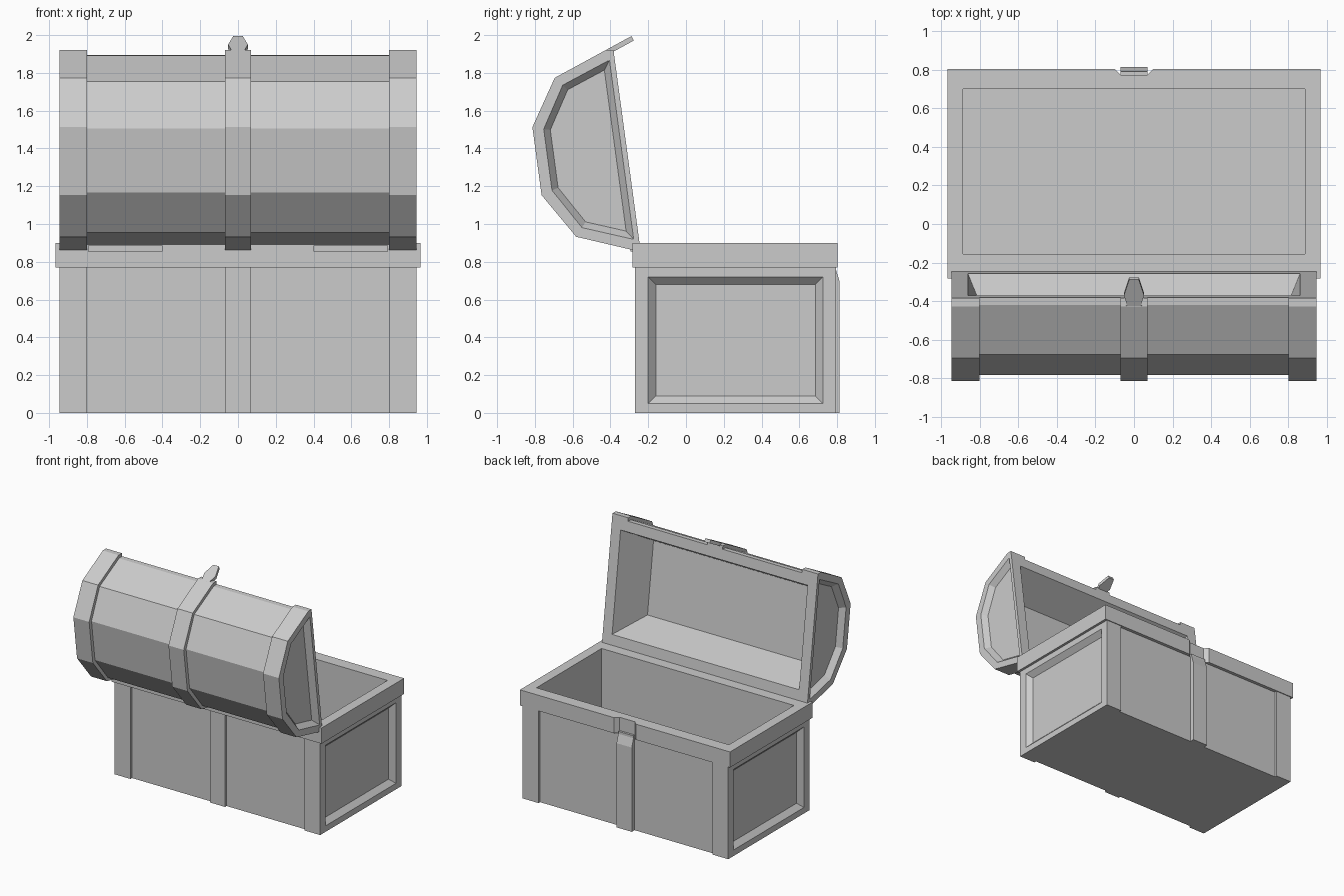
import bpy, bmesh
from mathutils import Vector

if "Cube" in bpy.data.objects:
    bpy.data.objects.remove(bpy.data.objects["Cube"])


def loft(name, loops, closed=False, insets=()):
    """Skin equal-length loops; insets = (face direction, [(thickness, depth), ...])."""
    bm = bmesh.new()
    rows = [[bm.verts.new(p) for p in lp] for lp in loops]
    n = len(rows[0])
    pairs = list(zip(rows, rows[1:]))
    if closed:
        pairs.append((rows[-1], rows[0]))
    else:
        bm.faces.new(rows[0])
        bm.faces.new(rows[-1])
    for a, b in pairs:
        for i in range(n):
            j = (i + 1) % n
            bm.faces.new((a[i], a[j], b[j], b[i]))
    bmesh.ops.recalc_face_normals(bm, faces=bm.faces[:])
    for direction, steps in insets:
        d = Vector(direction).normalized()
        bm.normal_update()
        # outermost face looking along the direction
        face = max((f for f in bm.faces if f.normal.dot(d) > 0.98),
                   key=lambda f: f.calc_center_median().dot(d))
        for thick, depth in steps:
            bmesh.ops.inset_region(bm, faces=[face], thickness=thick, depth=0,
                                   use_even_offset=True)
            if depth:
                bmesh.ops.translate(bm, verts=face.verts[:], vec=d * depth)
    me = bpy.data.meshes.new(name)
    bm.to_mesh(me)
    bm.free()
    ob = bpy.data.objects.new(name, me)
    bpy.context.collection.objects.link(ob)
    return ob


def rect(x, y0, y1, z):
    return [(-x, y0, z), (x, y0, z), (x, y1, z), (-x, y1, z)]


def box(name, x0, x1, y0, y1, z0, z1):
    return loft(name, [[(x0, y0, z), (x1, y0, z), (x1, y1, z), (x0, y1, z)]
                       for z in (z0, z1)])


def extrude_x(name, pts, x0, x1, insets=()):
    return loft(name, [[(x, y, z) for y, z in pts] for x in (x0, x1)], insets=insets)


# Base box with cavity and recessed end panels
end_panel = [(0.05, 0), (0.04, -0.04)]
loft("base_box", [rect(0.945, -0.25, 0.775, 0), rect(0.945, -0.25, 0.775, 0.77),
                  rect(0.885, -0.155, 0.70, 0.77), rect(0.885, -0.155, 0.70, 0.09)],
     insets=[((1, 0, 0), end_panel), ((-1, 0, 0), end_panel)])


# Rim with a lock notch on the opening side
def rim_outer(z):
    return [(-0.966, -0.283, z), (0.966, -0.283, z), (0.966, 0.802, z), (0.10, 0.802, z),
            (0.07, 0.772, z), (-0.07, 0.772, z), (-0.10, 0.802, z), (-0.966, 0.802, z)]


def rim_inner(z):
    return [(-0.885, -0.155, z), (0.885, -0.155, z), (0.885, 0.70, z), (0.10, 0.70, z),
            (0.07, 0.70, z), (-0.07, 0.70, z), (-0.10, 0.70, z), (-0.885, 0.70, z)]


loft("base_rim", [rim_outer(0.77), rim_outer(0.90), rim_inner(0.90), rim_inner(0.77)],
     closed=True)

# Base straps
bands = [("left", -0.945, -0.80), ("middle", -0.07, 0.07), ("right", 0.80, 0.945)]
for side, x0, x1 in bands:
    box("base_strap_hinge_side_" + side, x0, x1, -0.27, -0.25, 0, 0.77)
    if side != "middle":
        box("base_strap_lock_side_" + side, x0, x1, 0.775, 0.795, 0, 0.77)
extrude_x("lock_strap", [(0.77, 0), (0.812, 0), (0.812, 0.70), (0.79, 0.77),
                         (0.79, 0.79), (0.772, 0.79), (0.77, 0.70)], -0.07, 0.07)


# Lid profiles: (along the opening, away from the opening), tilted open
def lid_point(u, n):
    return (-0.246 - 0.991 * n - 0.134 * u, 0.90 - 0.134 * n + 0.991 * u)


def profile(half):
    pts = half + [(1.003 - u, n) for u, n in reversed(half)]
    return [lid_point(u, n) for u, n in pts]


shell = profile([(0.0, 0), (-0.003, 0.04), (0.098, 0.31), (0.33, 0.45)])
outer = profile([(-0.027, 0), (-0.032, 0.042), (0.077, 0.328), (0.32, 0.48)])

# Lid shell with hollow and recessed end panels
lid_end = [(0.028, 0), (0.034, -0.045)]
extrude_x("lid_shell", shell, -0.945, 0.945,
          insets=[((1, 0, 0), lid_end), ((-1, 0, 0), lid_end),
                  ((0, 0.991, 0.134), [(0.085, 0), (0.12, -0.28)])])

# Lid straps
for side, x0, x1 in bands:
    extrude_x("lid_strap_" + side, outer + shell[::-1], x0, x1)

# Latch tongue: plate continuing the front lid facet
latch = []
for y, w in [(-0.45, 0.07), (-0.42, 0.036), (-0.37, 0.052), (-0.288, 0.025)]:
    z = 1.92 + (y + 0.426) * 0.545
    latch.append([(-w, y, z), (w, y, z), (w, y + 0.012, z - 0.024), (-w, y + 0.012, z - 0.024)])
loft("latch_tongue", latch)

# Hinges
for side, s in (("left", -1), ("right", 1)):
    x0, x1 = sorted((s * 0.40, s * 0.795))
    box("hinge_" + side, x0, x1, -0.295, -0.255, 0.855, 0.887)
